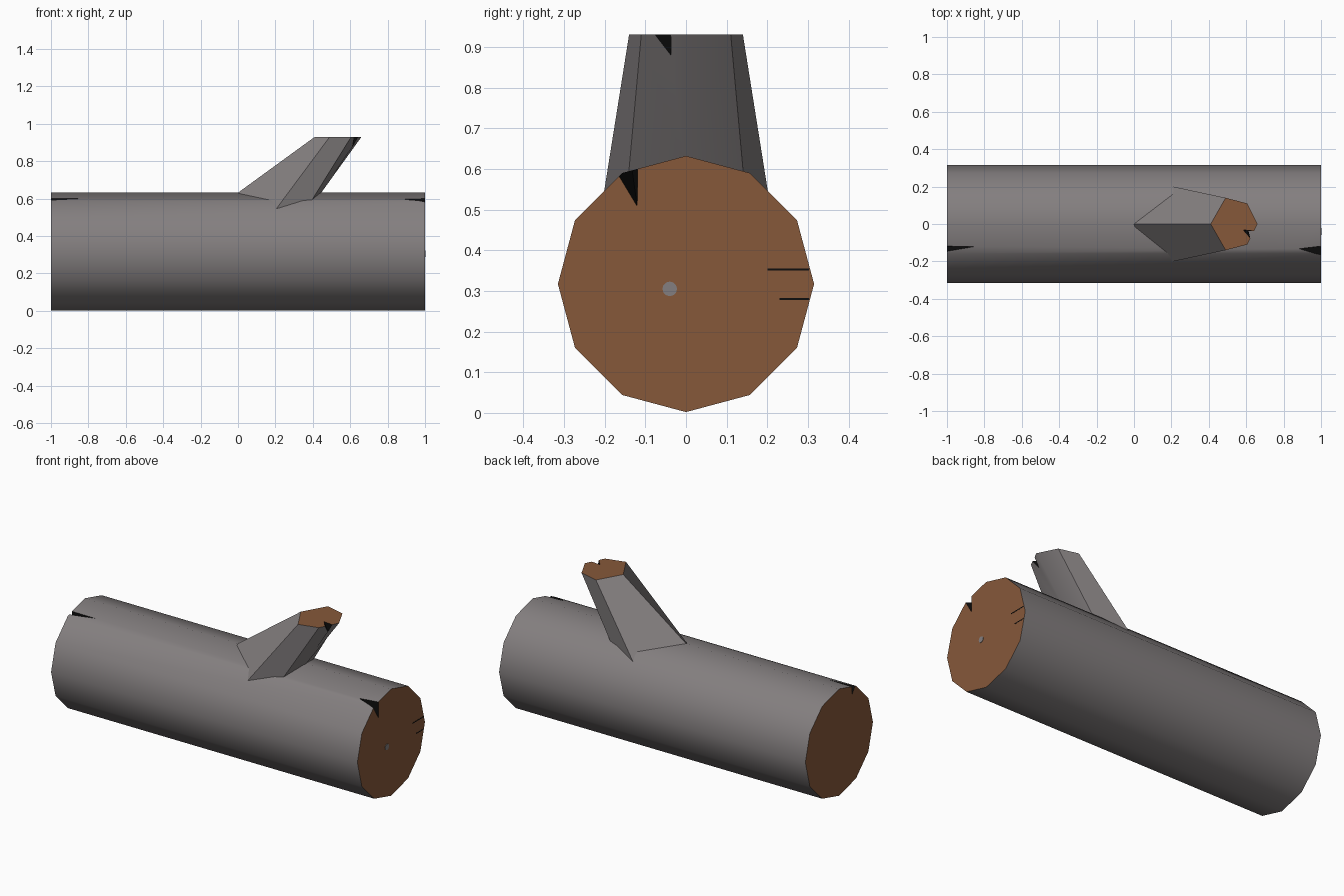
import bpy, bmesh, math
from mathutils import Vector

if "Cube" in bpy.data.objects:
    bpy.data.objects.remove(bpy.data.objects["Cube"])

def material(name, rgb):
    m = bpy.data.materials.new(name)
    m.diffuse_color = (*rgb, 1)
    m.use_nodes = True
    m.node_tree.nodes["Principled BSDF"].inputs["Base Color"].default_value = m.diffuse_color
    return m

bark = material("grey_bark", (0.23, 0.212, 0.214))
wood = material("brown_wood", (0.24, 0.098, 0.042))
dark = material("dark_crack", (0.004, 0.004, 0.004))

def finish(bm, name, mats):
    bmesh.ops.recalc_face_normals(bm, faces=bm.faces)
    mesh = bpy.data.meshes.new(name)
    bm.to_mesh(mesh)
    bm.free()
    ob = bpy.data.objects.new(name, mesh)
    bpy.context.collection.objects.link(ob)
    for m in mats:
        mesh.materials.append(m)
    return ob

def loft(name, ring_a, ring_b):
    """Tube between two rings, bark on the sides and wood on the cut ends."""
    bm = bmesh.new()
    a = [bm.verts.new(p) for p in ring_a]
    b = [bm.verts.new(p) for p in ring_b]
    n = len(a)
    for i in range(n):
        j = (i + 1) % n
        bm.faces.new((a[i], a[j], b[j], b[i]))
    for ring in (a, b):
        bm.faces.new(ring).material_index = 1
    return finish(bm, name, [bark, wood, dark])

def carve(target, points):
    """Cut a dark wedge-shaped split out of the target."""
    bm = bmesh.new()
    for p in points:
        bm.verts.new(p)
    bmesh.ops.convex_hull(bm, input=bm.verts)
    cutter = finish(bm, "split_cutter", [dark])
    cutter.hide_render = True
    mod = target.modifiers.new("split", 'BOOLEAN')
    mod.operation = 'DIFFERENCE'
    mod.solver = 'EXACT'
    mod.material_mode = 'TRANSFER'
    mod.object = cutter
    bpy.context.view_layer.objects.active = target
    bpy.ops.object.modifier_apply(modifier=mod.name)
    bpy.data.objects.remove(cutter)

def smooth(ob):
    bpy.ops.object.select_all(action='DESELECT')
    ob.select_set(True)
    bpy.context.view_layer.objects.active = ob
    bpy.ops.object.shade_smooth_by_angle(angle=math.radians(45))

# Trunk: twelve-sided log lying along x
R, CZ = 0.315, 0.317
def trunk_ring(x):
    return [(x, R * math.sin(i * math.tau / 12), CZ + R * math.cos(i * math.tau / 12))
            for i in range(12)]
trunk = loft("trunk", trunk_ring(-1), trunk_ring(1))
carve(trunk, [(1.01, -0.176, 0.595), (1.01, -0.117, 0.65), (0.86, -0.135, 0.615), (1.01, -0.119, 0.50)])
carve(trunk, [(-1.01, -0.117, 0.66), (-1.01, -0.16, 0.61), (-0.80, -0.12, 0.615), (-1.01, -0.12, 0.55)])
smooth(trunk)

# Branch stub: leaning six-sided taper, sawn off level
low = [(0, 0, 0.632), (0.21, -0.2, 0.553), (0.40, -0.14, 0.60),
       (0.445, 0, 0.632), (0.40, 0.14, 0.60), (0.21, 0.2, 0.553)]
top = [(0.41, 0, 0.93), (0.49, -0.14, 0.93), (0.605, -0.11, 0.93),
       (0.66, 0, 0.93), (0.605, 0.11, 0.93), (0.49, 0.14, 0.93)]
root = [Vector(a) + (Vector(a) - Vector(b)) * 0.12 for a, b in zip(low, top)]
branch = loft("branch", root, top)
carve(branch, [(0.575, -0.03, 0.945), (0.67, -0.04, 0.945), (0.64, -0.105, 0.945), (0.62, -0.038, 0.865)])
smooth(branch)

# Pith dot on the right end
bpy.ops.mesh.primitive_cylinder_add(vertices=12, radius=0.018, depth=0.004,
                                    location=(1, -0.04, 0.305), rotation=(0, math.pi / 2, 0))
pith = bpy.context.object
pith.name = "pith"
pith.data.materials.append(bark)

# Hairline cracks on the right end
for i, (y0, y1, z) in enumerate([(0.20, 0.303, 0.353), (0.23, 0.303, 0.28)]):
    bpy.ops.mesh.primitive_cube_add(size=1, location=(1, (y0 + y1) / 2, z))
    crack = bpy.context.object
    crack.name = f"hairline_crack_{i + 1}"
    crack.scale = (0.002, y1 - y0, 0.005)
    crack.data.materials.append(dark)
